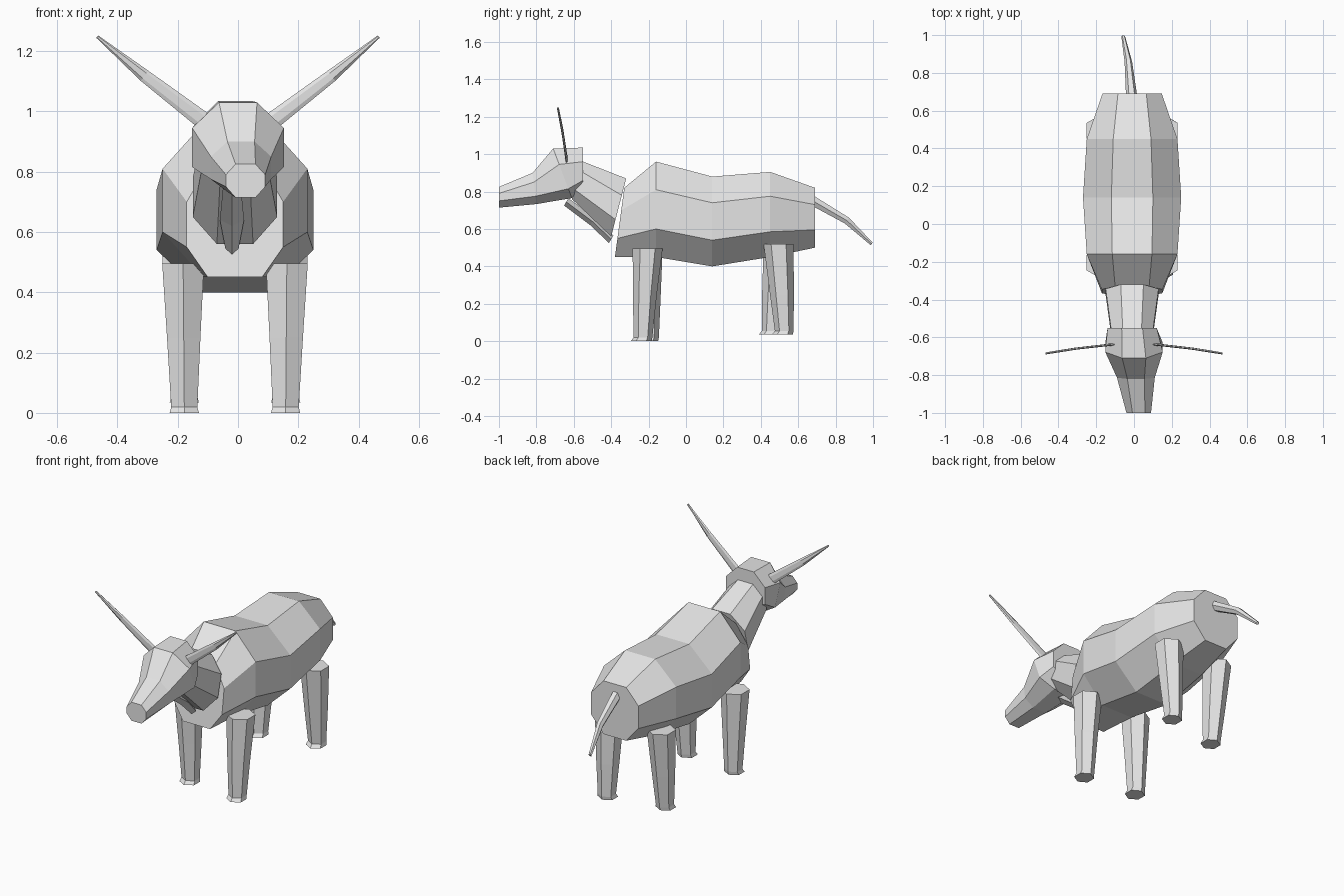
import bpy, bmesh, math
from mathutils import Vector

if "Cube" in bpy.data.objects:
    bpy.data.objects.remove(bpy.data.objects["Cube"])

hide = bpy.data.materials.new("pale grey")
hide.use_nodes = True
GREY = (0.8, 0.8, 0.8, 1)
hide.diffuse_color = GREY
hide.node_tree.nodes["Principled BSDF"].inputs["Base Color"].default_value = GREY


def loft(name, rings):
    """Skin a closed, flat-shaded shell over a row of cross-sections."""
    bm = bmesh.new()
    loops = [[bm.verts.new(p) for p in ring] for ring in rings]
    n = len(loops[0])
    for a, b in zip(loops, loops[1:]):
        for i in range(n):
            j = (i + 1) % n
            bm.faces.new((a[i], a[j], b[j], b[i]))
    bm.faces.new(loops[0])
    bm.faces.new(loops[-1])
    bmesh.ops.recalc_face_normals(bm, faces=bm.faces)
    mesh = bpy.data.meshes.new(name)
    bm.to_mesh(mesh)
    bm.free()
    mesh.materials.append(hide)
    obj = bpy.data.objects.new(name, mesh)
    bpy.context.collection.objects.link(obj)
    return obj


def octagon(y_top, y_low, cx, side, flat, top, upper, lower, bottom):
    """Eight-sided section across the body, leaning from y_top to y_low."""
    half = [(flat, top), (side, upper), (side, lower), (flat, bottom)]
    outline = half + [(-x, z) for x, z in reversed(half)]
    return [Vector((cx + x, y_low + (y_top - y_low) * (z - bottom) / (top - bottom), z))
            for x, z in outline]


def ellipse(centre, u, v, sides):
    """Section spanned by the half-axes u and v."""
    return [Vector(centre) + math.cos(t) * Vector(u) + math.sin(t) * Vector(v)
            for t in (math.tau * i / sides for i in range(sides))]


# Barrel of the body
loft("body", [octagon(*r) for r in (
    (-0.33, -0.38, -0.01, 0.16, 0.09, 0.82, 0.70, 0.55, 0.45),
    (-0.16, -0.16, -0.01, 0.24, 0.105, 0.96, 0.81, 0.60, 0.45),
    (0.14, 0.14, -0.01, 0.26, 0.11, 0.88, 0.74, 0.54, 0.40),
    (0.45, 0.45, -0.01, 0.24, 0.10, 0.905, 0.775, 0.585, 0.45),
    (0.69, 0.69, -0.01, 0.157, 0.075, 0.82, 0.73, 0.595, 0.50))])

# Neck
loft("neck", [octagon(*r) for r in (
    (-0.32, -0.40, -0.01, 0.14, 0.06, 0.87, 0.78, 0.65, 0.56),
    (-0.55, -0.61, -0.01, 0.11, 0.05, 0.96, 0.91, 0.81, 0.76))])

# Head, turned slightly to its left
loft("head", [octagon(*r) for r in (
    (-0.55, -0.55, -0.01, 0.13, 0.055, 1.035, 0.96, 0.86, 0.83),
    (-0.71, -0.61, 0.0, 0.152, 0.063, 1.03, 0.945, 0.815, 0.765),
    (-0.82, -0.80, 0.01, 0.10, 0.045, 0.90, 0.85, 0.775, 0.733),
    (-1.0, -1.0, 0.025, 0.065, 0.033, 0.825, 0.79, 0.75, 0.714))])

# Loose skin hanging under the throat
loft("dewlap", [ellipse(c, (w, 0, 0), (0, 0.012, 0.02), 4) for c, w in (
    ((-0.02, -0.64, 0.745), 0.03),
    ((-0.02, -0.50, 0.64), 0.04),
    ((-0.02, -0.40, 0.545), 0.022))])

# Flattened horns, sweeping out and up
for name, s in (("left_horn", 1), ("right_horn", -1)):
    loft(name, [ellipse((s * x, y, z), (s * -0.6 * w, 0, 0.8 * w), (0, 0.006, 0), 6)
                for x, y, z, w in ((0.09, -0.635, 0.95, 0.03),
                                   (0.31, -0.66, 1.118, 0.021),
                                   (0.467, -0.685, 1.248, 0.005))])

# Tail
loft("tail", [ellipse(c, (w, 0, 0), (0, 0.6 * h, 0.8 * h), 6) for c, w, h in (
    ((-0.012, 0.67, 0.755), 0.03, 0.03),
    ((-0.03, 0.86, 0.645), 0.02, 0.022),
    ((-0.057, 0.993, 0.52), 0.01, 0.01))])

# Six-sided legs in mid step, each ending in a small flared hoof
for name, x, y, top, step, ground in (
        ("right_front_leg", -0.182, -0.205, 0.495, 0.01, 0),
        ("left_front_leg", 0.162, -0.205, 0.495, -0.025, 0),
        ("right_back_leg", -0.182, 0.495, 0.52, -0.04, 0.035),
        ("left_back_leg", 0.162, 0.495, 0.52, 0.03, 0.035)):
    rings = []
    for z, r, shift, toe in ((top, 0.08, 0, 0), (0.25, 0.064, 0.6 * step, 0),
                             (ground + 0.02, 0.05, step, 0),
                             (ground, 0.056, step, -0.01)):
        foot_x = x - math.copysign(0.004, x) * (top - z) / top
        rings.append(ellipse((foot_x, y + shift + toe, z), (0, r, 0), (r, 0, 0), 6))
    loft(name, rings)
